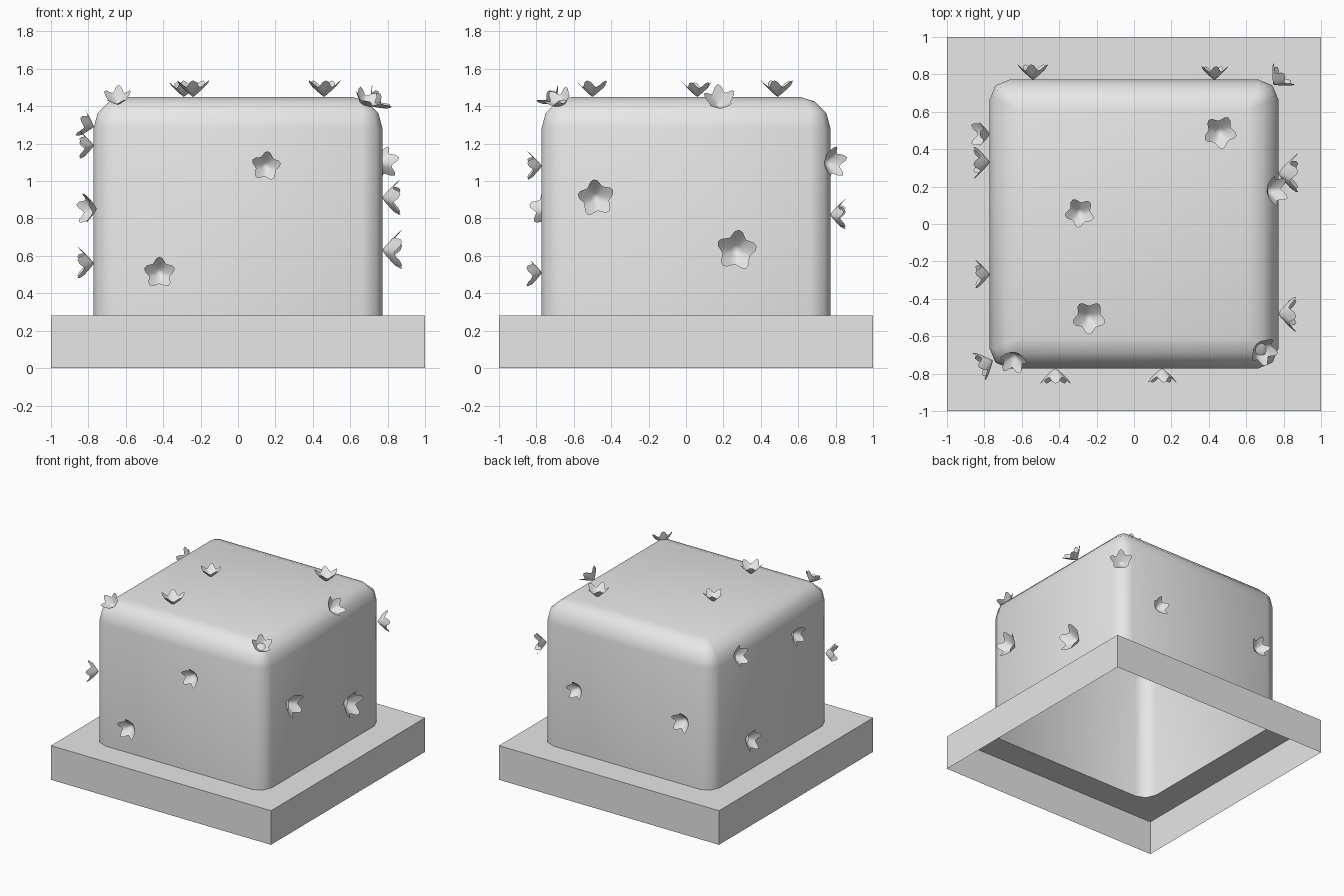
import bpy, bmesh
from math import sin, cos, pi
from mathutils import Vector

cube = bpy.data.objects.get("Cube")
if cube:
    bpy.data.objects.remove(cube)

grey = bpy.data.materials.new("plain grey")
grey.use_nodes = True
grey.diffuse_color = (0.8, 0.8, 0.8, 1)
grey.node_tree.nodes["Principled BSDF"].inputs["Base Color"].default_value = (0.8, 0.8, 0.8, 1)


def finish(name, bm, smooth):
    bmesh.ops.remove_doubles(bm, verts=bm.verts, dist=0.0005)
    for f in bm.faces:
        f.smooth = smooth
    mesh = bpy.data.meshes.new(name)
    bm.to_mesh(mesh)
    bm.free()
    mesh.materials.append(grey)
    obj = bpy.data.objects.new(name, mesh)
    bpy.context.collection.objects.link(obj)
    return obj


def bridge(bm, low, high):
    n = len(low)
    for i in range(n):
        j = (i + 1) % n
        bm.faces.new((low[i], low[j], high[j], high[i]))


def square_ring(bm, half, z, radius):
    """Square loop whose corners are rounded in two segments."""
    ring = []
    for k in range(4):
        mid = pi / 4 + k * pi / 2
        sx = 1 if cos(mid) > 0 else -1
        sy = 1 if sin(mid) > 0 else -1
        for step in (-1, 0, 1):
            a = mid + step * pi / 4
            ring.append(bm.verts.new((sx * (half - radius) + radius * cos(a),
                                      sy * (half - radius) + radius * sin(a), z)))
    return ring


def square_shell(name, sections, cap, smooth):
    bm = bmesh.new()
    rings = [square_ring(bm, *s) for s in sections]
    for low, high in zip(rings, rings[1:]):
        bridge(bm, low, high)
    if cap:
        bm.faces.new(rings[-1][1::3])
    return finish(name, bm, smooth)


# Open-bottomed plinth with a hole under the block
square_shell("plinth", [(1, 0, 0), (1, 0.28, 0), (0.773, 0.28, 0.11)], False, False)

# Hollow block with rounded upper edges
square_shell("block", [(0.773, 0.28, 0.11), (0.773, 1.28, 0.11), (0.75, 1.365, 0.08),
                       (0.69, 1.425, 0.045), (0.61, 1.45, 0)], True, True)


# Cupped five-petal flower, opening along its normal
def flower(name, place, normal, size, turn):
    bm = bmesh.new()
    centre = bm.verts.new((0, 0, 0))
    count, previous = 30, None
    for t in (0.3, 0.65, 1):
        ring = []
        for i in range(count):
            a = 2 * pi * i / count
            petal = cos(5 * a)
            r = size * t * (1 + 0.18 * t * petal) / 1.18
            z = size * t ** 1.15 * (0.78 + 0.2 * t * petal)
            b = a + pi / 2 + turn
            ring.append(bm.verts.new((r * cos(b), r * sin(b), z)))
        if previous:
            bridge(bm, ring[::-1], previous[::-1])
        else:
            for i in range(count):
                bm.faces.new((centre, ring[i], ring[(i + 1) % count]))
        previous = ring
    bmesh.ops.recalc_face_normals(bm, faces=bm.faces)
    if sum(f.normal.z for f in bm.faces) < 0:
        bmesh.ops.reverse_faces(bm, faces=bm.faces)
    obj = finish(name, bm, True)
    obj.location = place
    obj.rotation_mode = 'QUATERNION'
    obj.rotation_quaternion = Vector(normal).to_track_quat('Z', 'Y')


W = 0.77
FRONT, BACK, RIGHT, LEFT, UP = (0, -1, 0), (0, 1, 0), (1, 0, 0), (-1, 0, 0), (0, 0, 1)
flowers = [
    # front
    ((0.15, -W, 1.08), FRONT, 0.08), ((-0.42, -W, 0.51), FRONT, 0.085),
    # +x side
    ((W, -0.48, 0.91), RIGHT, 0.1), ((W, 0.27, 0.63), RIGHT, 0.11),
    # -x side
    ((-W, 0.48, 1.29), (-1, 0, 0.3), 0.085), ((-W, -0.27, 1.19), LEFT, 0.08),
    ((-W, 0.33, 0.56), LEFT, 0.09), ((-0.755, -0.73, 0.85), (-0.9, -0.4, 0), 0.085),
    # back
    ((0.43, W, 0.82), BACK, 0.075), ((-0.54, W, 0.82), BACK, 0.085),
    ((0.745, 0.745, 1.1), (0.7, 0.7, 0), 0.085),
    # top
    ((0.46, 0.49, 1.45), UP, 0.09), ((-0.29, 0.06, 1.45), UP, 0.08),
    ((-0.24, -0.5, 1.45), UP, 0.09),
    # upper edges
    ((0.71, 0.18, 1.4), (0.75, 0, 0.65), 0.085), ((0.665, -0.66, 1.395), (0.45, -0.35, 0.8), 0.08),
    ((-0.64, -0.7, 1.41), (-0.1, -0.6, 0.8), 0.075),
]
for i, (place, normal, size) in enumerate(flowers):
    flower("flower_%d" % (i + 1), place, normal, size, 0.12 * (i % 3 - 1))
